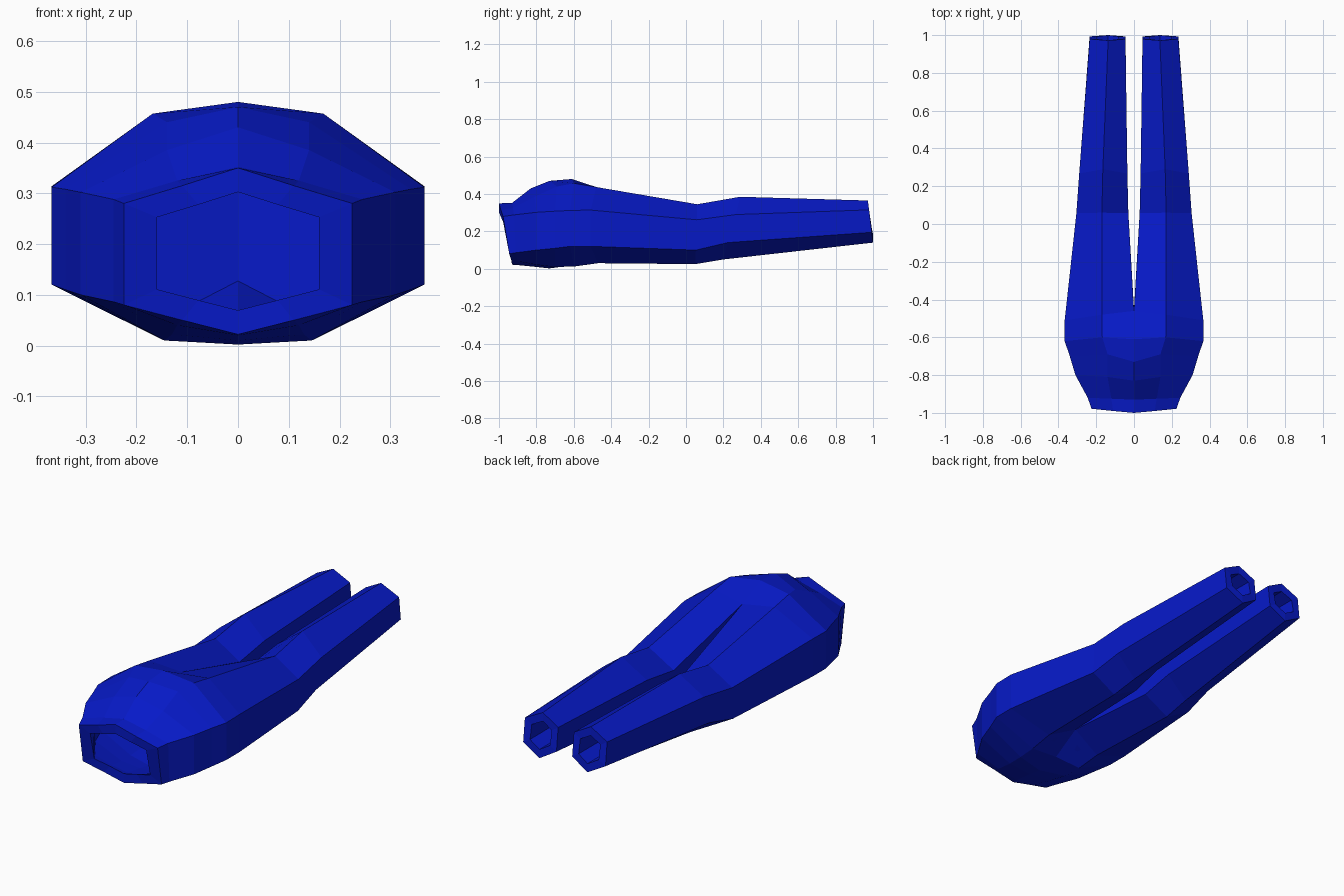
import bpy, bmesh

if "Cube" in bpy.data.objects:
    bpy.data.objects.remove(bpy.data.objects["Cube"])

# Ring order: centre top, top ridge, upper side, lower side, bottom ridge, centre bottom
# Hips: centre points are (y, z) on the mirror plane, the others (x, y, z)
HIPS = [
    [(-1.0, .35), (.11, -.99, .315), (.225, -.978, .28), (.225, -.945, .08), (.11, -.935, .05), (-.93, .022)],
    [(-.93, .352), (.12, -.925, .325), (.245, -.92, .288), (.245, -.91, .086), (.12, -.90, .04), (-.90, .02)],
    [(-.83, .43), (.14, -.81, .385), (.31, -.80, .302), (.31, -.80, .10), (.13, -.80, .022), (-.80, .01)],
    [(-.73, .47), (.14, -.69, .44), (.34, -.70, .308), (.34, -.70, .11), (.145, -.70, .01), (-.73, .002)],
    [(-.61, .48), (.168, -.60, .457), (.367, -.62, .312), (.367, -.62, .12), (.15, -.60, .012), (-.60, .02)],
    [(-.46, .415), (.17, -.48, .437), (.367, -.51, .314), (.367, -.51, .12), (.155, -.47, .03), (-.45, .11)],
]
# Legs: y top, y bottom, x inner, x ridge, x outer, then z from top to bottom
LEGS = [
    (.06, .05, .03, .17, .305, .345, .262, .10, .025),
    (.29, .20, .035, .165, .29, .385, .29, .14, .05),
    (.972, 1.0, .045, .137, .235, .365, .315, .195, .14),
]


def hip_ring(r):
    return [(0, *r[0]), *r[1:5], (0, *r[5])]


def leg_ring(yt, yb, xi, xm, xo, z1, z2, z3, z4):
    ya, yc = yt + (yb - yt) * .25, yt + (yb - yt) * .75
    return [(xi, ya, z2), (xm, yt, z1), (xo, ya, z2),
            (xo, yc, z3), (xm, yb, z4), (xi, yc, z3)]


def shrink(ring, s, cx, dy=0):
    """Inner copy of a ring, scaled about its middle."""
    zs = [p[2] for p in ring]
    cz = (max(zs) + min(zs)) / 2
    return [(cx + (x - cx) * s, y + dy, cz + (z - cz) * s) for x, y, z in ring]


hips = [hip_ring(r) for r in HIPS]
legs = [leg_ring(*l) for l in LEGS]

# One path: waist cavity, out over the waist edge, down the leg, into the leg opening
cavity = [shrink(r, s, 0) for r, s in zip(hips, (.71, .74, .82, .85, .86, .86))]
pocket = [shrink(legs[-1], .6, .137), shrink(legs[-1], .6, .14, -.4)]
rings = cavity[::-1] + hips + legs + pocket
first_leg = len(cavity) + len(hips)

bm = bmesh.new()
for side in (1, -1):
    vs = [[bm.verts.new((x * side, y, z)) for x, y, z in r] for r in rings]
    for i in range(len(vs) - 1):
        # the inner leg wall exists only behind the crotch
        for j in range(6 if i + 1 >= first_leg else 5):
            k = (j + 1) % 6
            bm.faces.new((vs[i][j], vs[i][k], vs[i + 1][k], vs[i + 1][j]))
    # back of the waist cavity and of the leg opening
    bm.faces.new(vs[0])
    bm.faces.new(vs[-1])
bmesh.ops.remove_doubles(bm, verts=bm.verts, dist=.0005)
bmesh.ops.recalc_face_normals(bm, faces=bm.faces)

mesh = bpy.data.meshes.new("trousers")
bm.to_mesh(mesh)
bm.free()
trousers = bpy.data.objects.new("trousers", mesh)
bpy.context.collection.objects.link(trousers)

# Blue cloth
blue = bpy.data.materials.new("blue_cloth")
blue.diffuse_color = (.002, .01, .58, 1)
blue.use_nodes = True
blue.node_tree.nodes["Principled BSDF"].inputs["Base Color"].default_value = blue.diffuse_color
mesh.materials.append(blue)
